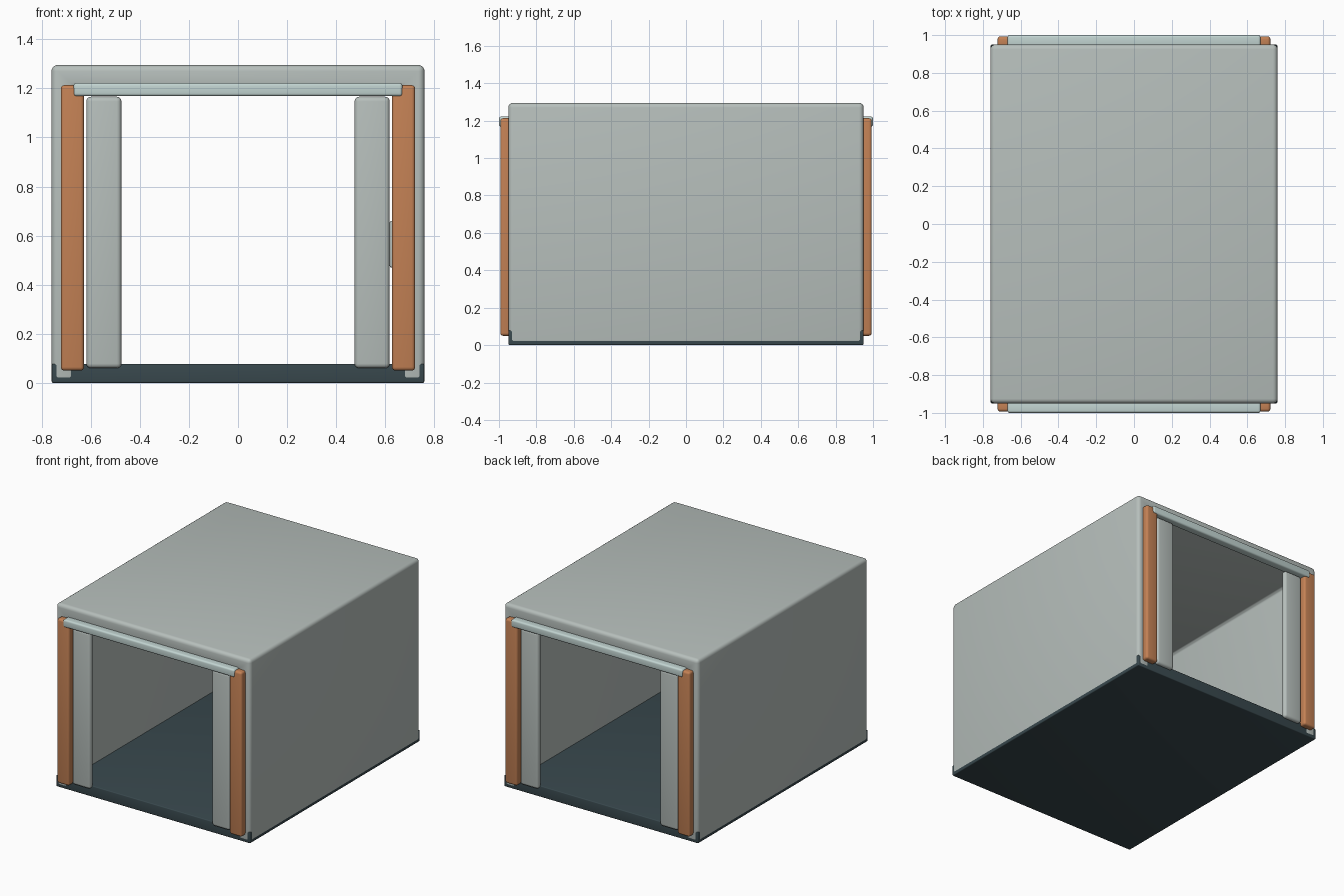
import bpy, bmesh

if "Cube" in bpy.data.objects:
    bpy.data.objects.remove(bpy.data.objects["Cube"])


def material(name, rgb):
    m = bpy.data.materials.new(name)
    m.diffuse_color = (*rgb, 1)
    m.use_nodes = True
    m.node_tree.nodes["Principled BSDF"].inputs["Base Color"].default_value = m.diffuse_color
    return m


SHELL = material("pale_grey", (0.47, 0.52, 0.50))
DARK = material("dark_slate", (0.04, 0.065, 0.075))
ORANGE = material("orange", (0.55, 0.22, 0.09))
GLASS = material("pale_teal", (0.54, 0.66, 0.64))


def finish(name, bm, mat, radius, segments=4):
    bmesh.ops.recalc_face_normals(bm, faces=bm.faces)
    mesh = bpy.data.meshes.new(name)
    bm.to_mesh(mesh)
    bm.free()
    ob = bpy.data.objects.new(name, mesh)
    bpy.context.collection.objects.link(ob)
    mesh.materials.append(mat)
    bev = ob.modifiers.new("rounding", 'BEVEL')
    bev.width = radius
    bev.segments = segments
    bpy.ops.object.select_all(action='DESELECT')
    ob.select_set(True)
    bpy.context.view_layer.objects.active = ob
    bpy.ops.object.modifier_apply(modifier=bev.name)
    bpy.ops.object.shade_smooth_by_angle()
    return ob


def box(name, xs, ys, zs, mat, radius):
    bm = bmesh.new()
    bmesh.ops.create_cube(bm, size=1)
    for v in bm.verts:
        for i, (a, b) in enumerate((xs, ys, zs)):
            v.co[i] = (a + b) / 2 + v.co[i] * (b - a)
    return finish(name, bm, mat, radius)


# Shell: walls and roof as one extruded arch profile
bm = bmesh.new()
profile = [(-0.76, 0.002), (-0.76, 1.295), (0.76, 1.295), (0.76, 0.002),
           (0.66, 0.002), (0.66, 1.2), (-0.66, 1.2), (-0.66, 0.002)]
face = bm.faces.new([bm.verts.new((x, -0.95, z)) for x, z in profile])
ext = bmesh.ops.extrude_face_region(bm, geom=[face])
moved = [g for g in ext["geom"] if isinstance(g, bmesh.types.BMVert)]
bmesh.ops.translate(bm, verts=moved, vec=(0, 1.9, 0))
finish("tunnel_shell", bm, SHELL, 0.025)

# Floor slab
box("floor", (-0.759, 0.759), (-0.949, 0.949), (0, 0.078), DARK, 0.006)


# Door frames and open sliding doors at both ends
def span(s, a, b):
    return tuple(sorted((s * a, s * b)))


for end, sy in (("front", -1), ("back", 1)):
    box(end + "_lintel", (-0.67, 0.67), span(sy, 0.94, 1.0), (1.168, 1.222), GLASS, 0.012)
    for side, sx in (("left", -1), ("right", 1)):
        box(f"{end}_{side}_post", span(sx, 0.627, 0.722), span(sy, 0.935, 0.993),
            (0.05, 1.213), ORANGE, 0.015)
        box(f"{end}_{side}_door", span(sx, 0.475, 0.618), span(sy, 0.935, 0.975),
            (0.06, 1.166), SHELL, 0.019)

# Small control box on the right inner wall
box("control_box", (0.618, 0.665), (-0.88, -0.74), (0.47, 0.66), SHELL, 0.008)
